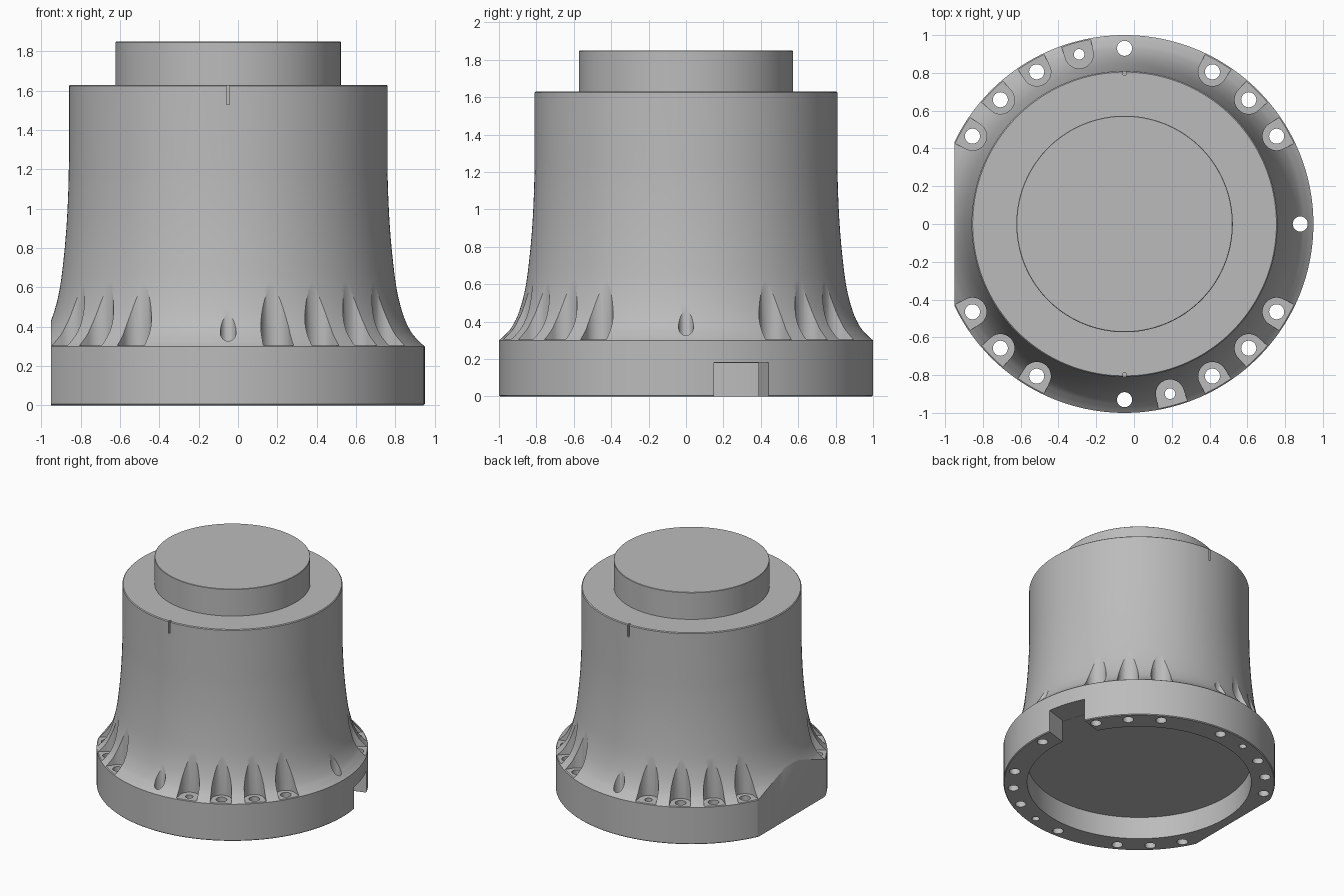
import bpy, bmesh
from math import radians, pi, cos, sin
from mathutils import Vector, Matrix

if "Cube" in bpy.data.objects:
    bpy.data.objects.remove(bpy.data.objects["Cube"])

AXIS = Vector((-0.05, 0, 0))      # turning axis of the housing
BOLT_R = 0.93                     # bolt circle radius

grey = bpy.data.materials.new("plain_grey")
grey.use_nodes = True
grey.diffuse_color = (0.5, 0.5, 0.5, 1)
grey.node_tree.nodes["Principled BSDF"].inputs["Base Color"].default_value = (0.5, 0.5, 0.5, 1)


def finish(bm, name):
    bmesh.ops.recalc_face_normals(bm, faces=bm.faces)
    mesh = bpy.data.meshes.new(name)
    bm.to_mesh(mesh)
    bm.free()
    mesh.materials.append(grey)
    obj = bpy.data.objects.new(name, mesh)
    obj.location = AXIS
    bpy.context.collection.objects.link(obj)
    return obj


def lathe(name, profile, steps=180):
    bm = bmesh.new()
    vs = [bm.verts.new((r, 0, z)) for r, z in profile]
    es = [bm.edges.new(pair) for pair in zip(vs, vs[1:])]
    bmesh.ops.spin(bm, geom=vs + es, cent=(0, 0, 0), axis=(0, 0, 1),
                   angle=2 * pi, steps=steps)
    bmesh.ops.remove_doubles(bm, verts=bm.verts, dist=1e-5)
    return finish(bm, name)


def prism(bm, outline, z0, z1, angle=0):
    """Extrude an outline given in (radial, tangential) coordinates."""
    turn = Matrix.Rotation(radians(angle), 4, 'Z')
    face = bm.faces.new([bm.verts.new(turn @ Vector((u, v, z0))) for u, v in outline])
    up = bmesh.ops.extrude_face_region(bm, geom=[face])["geom"]
    bmesh.ops.translate(bm, vec=(0, 0, z1 - z0),
                        verts=[g for g in up if isinstance(g, bmesh.types.BMVert)])


def box(bm, u0, u1, half, z0, z1, angle=0):
    prism(bm, [(u0, -half), (u1, -half), (u1, half), (u0, half)], z0, z1, angle)


def arc(r, a0, a1, n):
    return [(BOLT_R + r * cos(radians(a0 + (a1 - a0) * i / n)),
             r * sin(radians(a0 + (a1 - a0) * i / n))) for i in range(n + 1)]


def smooth_path(pts, n=4):
    """Catmull-Rom curve through the points."""
    p = [Vector(q) for q in pts]
    p = [2 * p[0] - p[1]] + p + [2 * p[-1] - p[-2]]
    out = []
    for a, b, c, d in zip(p, p[1:], p[2:], p[3:]):
        for i in range(n):
            t = i / n
            out.append(tuple(0.5 * (2 * b + (c - a) * t + (2 * a - 5 * b + 4 * c - d) * t * t
                                    + (3 * b - a - 3 * c + d) * t ** 3)))
    return out + [tuple(p[-2])]


# Flared housing with flange and shallow bore underneath
flare = smooth_path([(0.985, 0.312), (0.965, 0.332), (0.93, 0.375), (0.89, 0.46), (0.857, 0.59),
                     (0.835, 0.76), (0.82, 0.94), (0.812, 1.12), (0.81, 1.25)])
housing = lathe("housing", [(0, 0.18), (0.825, 0.18), (0.825, 0), (0.994, 0), (1, 0.006),
                            (1, 0.3)] + flare + [(0.81, 1.624), (0.804, 1.63), (0, 1.63)])

# Bolt pockets, open towards the rim
main_bolts = [s * (q + a) for s in (1, -1) for q in (0, 90) for a in (30, 45, 60)]
small_bolts = [105, 285]
bm = bmesh.new()
for a in main_bolts + small_bolts:
    prism(bm, arc(0.075, 90, 270, 20) + [(1.1, -0.088), (1.1, 0.088)], 0.305, 1.0, a)
pockets = finish(bm, "pocket_cutter")

# Through holes, some drilled straight into the flare
bm = bmesh.new()
for a in main_bolts + [0, 90, 270] + small_bolts:
    radius = 0.028 if a in small_bolts else 0.04
    prism(bm, arc(radius, 0, 345, 23), -0.1, 1.0, a)
holes = finish(bm, "hole_cutter")

# Side flat, cable notch and the two index slots
bm = bmesh.new()
box(bm, 0.9, 1.3, 1.2, -0.1, 1.0, 180)
box(bm, 0.8, 1.2, 0.152, -0.1, 0.181, 17.4)
for a in (90, 270):
    box(bm, 0.79, 0.9, 0.008, 1.53, 1.7, a)
cuts = finish(bm, "flat_and_slot_cutter")

bpy.context.view_layer.objects.active = housing
for cutter in (pockets, holes, cuts):
    cutter.hide_render = True
    mod = housing.modifiers.new(cutter.name, 'BOOLEAN')
    mod.operation = 'DIFFERENCE'
    mod.solver = 'EXACT'
    mod.object = cutter
    bpy.ops.object.modifier_apply(modifier=mod.name)
    bpy.data.objects.remove(cutter)

# Raised round boss on top
boss = lathe("top_boss", [(0, 1.62), (0.573, 1.62), (0.573, 1.846), (0.57, 1.849), (0, 1.849)], 144)

for obj in (housing, boss):
    bpy.ops.object.select_all(action='DESELECT')
    obj.select_set(True)
    bpy.context.view_layer.objects.active = obj
    bpy.ops.object.shade_smooth_by_angle(angle=radians(25))
